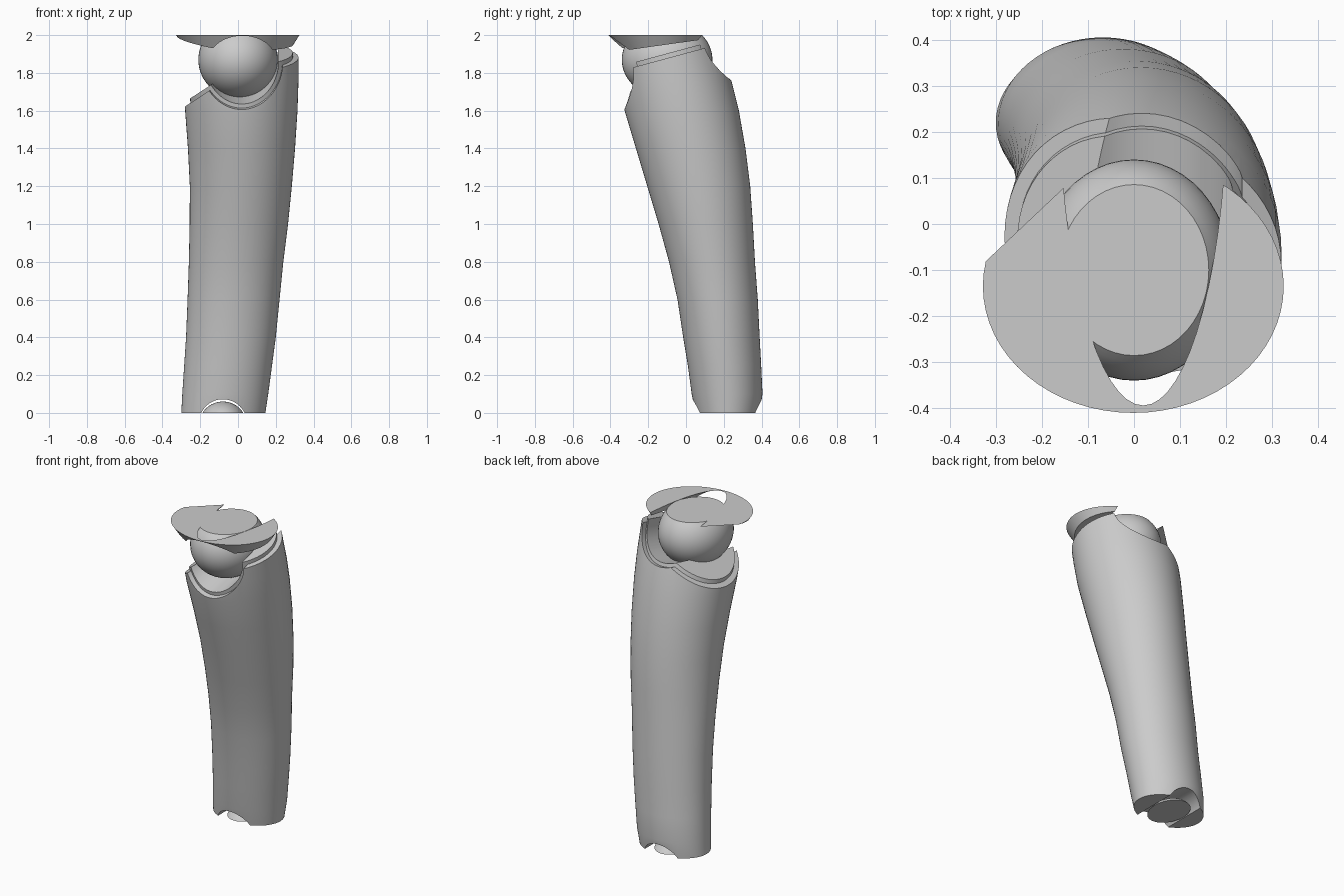
import bpy, bmesh, math
from mathutils import Vector, Matrix

old = bpy.data.objects.get("Cube")
if old:
    bpy.data.objects.remove(old, do_unlink=True)

grey = bpy.data.materials.new("plain_grey")
grey.use_nodes = True
colour = (0.6, 0.6, 0.6, 1)
grey.diffuse_color = colour
grey.node_tree.nodes["Principled BSDF"].inputs["Base Color"].default_value = colour

SIDES = 64


def make(name, bm):
    """Turn a bmesh into a named grey object."""
    bmesh.ops.recalc_face_normals(bm, faces=bm.faces)
    mesh = bpy.data.meshes.new(name)
    bm.to_mesh(mesh)
    bm.free()
    obj = bpy.data.objects.new(name, mesh)
    bpy.context.collection.objects.link(obj)
    mesh.materials.append(grey)
    return obj


def loft(sections, inset=0.0):
    """Solid through ellipses given as (z, x min, x max, y min, y max)."""
    bm = bmesh.new()
    rings = []
    for z, x0, x1, y0, y1 in sections:
        ring = []
        for i in range(SIDES):
            a = 2 * math.pi * i / SIDES
            ring.append(bm.verts.new(((x0 + x1) / 2 + ((x1 - x0) / 2 - inset) * math.cos(a),
                                      (y0 + y1) / 2 + ((y1 - y0) / 2 - inset) * math.sin(a), z)))
        rings.append(ring)
    for low, high in zip(rings, rings[1:]):
        for i in range(SIDES):
            j = (i + 1) % SIDES
            bm.faces.new((low[i], low[j], high[j], high[i]))
    bm.faces.new(rings[0][::-1])
    bm.faces.new(rings[-1])
    return bm


def slice_off(bm, point, normal):
    """Remove everything on the normal side of a plane and close the cut."""
    geom = bm.verts[:] + bm.edges[:] + bm.faces[:]
    cut = bmesh.ops.bisect_plane(bm, geom=geom, plane_co=point, plane_no=normal, clear_outer=True)
    edges = [e for e in cut["geom_cut"] if isinstance(e, bmesh.types.BMEdge)]
    bmesh.ops.contextual_create(bm, geom=edges)


def ball(name, centre, radii, point, normal):
    """Ellipsoid joint with a flat where it meets the end plane."""
    bm = bmesh.new()
    bmesh.ops.create_uvsphere(bm, u_segments=48, v_segments=32, radius=1,
                              matrix=Matrix.Translation(centre) @ Matrix.Diagonal((*radii, 1)))
    slice_off(bm, point, normal)
    return make(name, bm)


def channel(centre, slope, radius):
    """Cylinder cutter running front to back."""
    bm = bmesh.new()
    turn = Vector((0, 1, slope)).to_track_quat('Z', 'Y').to_matrix().to_4x4()
    bmesh.ops.create_cone(bm, cap_ends=True, segments=64, radius1=radius, radius2=radius,
                          depth=2, matrix=Matrix.Translation(centre) @ turn)
    cutter = make("channel_cutter", bm)
    cutter.hide_render = True
    return cutter


def combine(obj, other, operation):
    """Apply a boolean and drop the second object."""
    mod = obj.modifiers.new("join", 'BOOLEAN')
    mod.object, mod.operation, mod.solver = other, operation, 'EXACT'
    bpy.context.view_layer.objects.active = obj
    bpy.ops.object.modifier_apply(modifier=mod.name)
    bpy.data.objects.remove(other, do_unlink=True)


# Limb shape from the lower joint to the upper joint
limb = [(0.0, -0.30, 0.145, 0.05, 0.39), (0.1, -0.295, 0.16, 0.03, 0.405),
        (0.25, -0.285, 0.18, 0.01, 0.398), (0.4, -0.275, 0.20, -0.015, 0.39),
        (0.6, -0.267, 0.22, -0.045, 0.38), (0.8, -0.26, 0.24, -0.09, 0.365),
        (1.0, -0.256, 0.265, -0.145, 0.354), (1.2, -0.255, 0.285, -0.205, 0.34),
        (1.4, -0.265, 0.302, -0.265, 0.315), (1.6, -0.28, 0.315, -0.325, 0.28),
        (1.75, -0.288, 0.32, -0.355, 0.243), (2.0, -0.30, 0.32, -0.40, 0.17)]
TILT = 0.27
socket = Vector((0.02, -0.34, 1.825))


def limb_part(name, sections, inset, drop, radius):
    """Limb with sloping top, bending clearance and ball channel."""
    bm = loft(sections, inset)
    slice_off(bm, (0, 0.13, 1.965 - drop), (0, -TILT, 1))
    slice_off(bm, (-0.13, 0, 1.745 - drop), (-0.65, 0, 1))
    part = make(name, bm)
    combine(part, channel(socket, TILT, radius), 'DIFFERENCE')
    return part


# Outer limb, with an inner core that stands proud to form the stepped rim
lower_limb = limb_part("lower_limb", limb, 0, 0.025, 0.215)
core = limb_part("limb_core", limb[7:], 0.03, 0, 0.193)
combine(lower_limb, core, 'UNION')
combine(lower_limb, channel((-0.08, 0.22, -0.055), 0, 0.127), 'DIFFERENCE')

# Joint balls
upper_ball = ball("upper_joint_ball", (0, -0.1, 1.87), (0.21, 0.24, 0.205), (0, 0, 2), (0, 0, 1))
lower_ball = ball("lower_joint_ball", (-0.08, 0.22, -0.06), (0.125, 0.17, 0.12), (0, 0, 0), (0, 0, -1))

# Thin end of the upper limb, sliced underneath
bm = loft([(1.88, -0.25, 0.25, -0.33, 0.07), (2.0, -0.328, 0.325, -0.41, 0.14)])
slice_off(bm, (0, -0.28, 1.925), (0, 0.14, -1))
slice_off(bm, (-0.13, 0.10, 2.0), (-0.151, 0.16, -1))
upper_limb_end = make("upper_limb_end", bm)
combine(upper_limb_end, channel(socket, TILT, 0.183), 'DIFFERENCE')

for obj in (lower_limb, upper_ball, lower_ball, upper_limb_end):
    bpy.ops.object.select_all(action='DESELECT')
    obj.select_set(True)
    bpy.context.view_layer.objects.active = obj
    bpy.ops.object.shade_smooth_by_angle(angle=math.radians(30))
